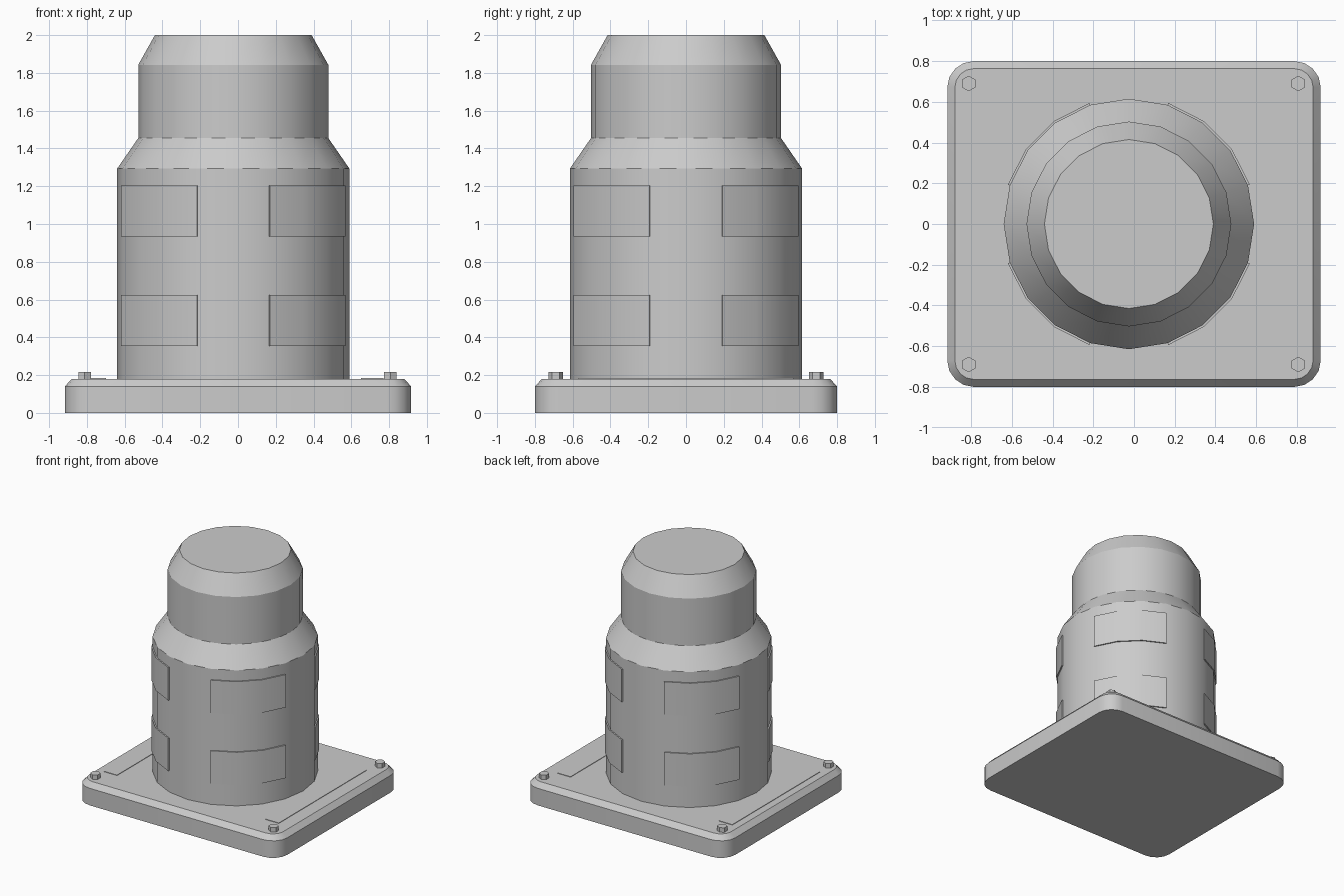
import bpy
import bmesh
from math import radians, sin, cos, pi

cube = bpy.data.objects.get("Cube")
if cube:
    bpy.data.objects.remove(cube, do_unlink=True)

grey = bpy.data.materials.new("plain grey")
grey.use_nodes = True
colour = (0.6, 0.6, 0.6, 1)
grey.diffuse_color = colour
grey.node_tree.nodes["Principled BSDF"].inputs["Base Color"].default_value = colour

AXIS_X = -0.025      # the body sits slightly off the plate centre
SIDES = 20
PLATE_TOP = 0.18


def finish(name, bm, smooth=True):
    """Turn a bmesh into a named grey object."""
    bmesh.ops.recalc_face_normals(bm, faces=bm.faces)
    mesh = bpy.data.meshes.new(name)
    bm.to_mesh(mesh)
    bm.free()
    mesh.materials.append(grey)
    obj = bpy.data.objects.new(name, mesh)
    bpy.context.collection.objects.link(obj)
    if smooth:
        bpy.ops.object.select_all(action="DESELECT")
        obj.select_set(True)
        bpy.context.view_layer.objects.active = obj
        bpy.ops.object.shade_smooth_by_angle(angle=radians(28))
    return obj


def loft(name, rings, smooth=True):
    """Skin a stack of closed rings and cap both ends."""
    bm = bmesh.new()
    loops = [[bm.verts.new(p) for p in ring] for ring in rings]
    n = len(loops[0])
    for low, high in zip(loops, loops[1:]):
        for i in range(n):
            j = (i + 1) % n
            bm.faces.new((low[i], low[j], high[j], high[i]))
    bm.faces.new(loops[0])
    bm.faces.new(loops[-1])
    return finish(name, bm, smooth)


def circle(x, y, z, radius, sides, turn=0.0):
    angles = [turn + 2 * pi * i / sides for i in range(sides)]
    return [(x + radius * cos(a), y + radius * sin(a), z) for a in angles]


def rounded_rect(half_x, half_y, radius, z, steps=4):
    points = []
    for quarter, (sx, sy) in enumerate(((1, 1), (-1, 1), (-1, -1), (1, -1))):
        for i in range(steps + 1):
            a = (quarter + i / steps) * pi / 2
            points.append((sx * (half_x - radius) + radius * cos(a),
                           sy * (half_y - radius) + radius * sin(a), z))
    return points


# Base plate with rounded corners and a chamfered top edge
loft("base_plate", [rounded_rect(0.917, 0.8, 0.13, 0),
                    rounded_rect(0.917, 0.8, 0.13, 0.14),
                    rounded_rect(0.88, 0.763, 0.093, PLATE_TOP)])

# Stepped round body
profile = [(0.615, 0.17), (0.615, 1.293), (0.503, 1.455),
           (0.503, 1.843), (0.415, 2.0)]
loft("body", [circle(AXIS_X, 0, z, r, SIDES) for r, z in profile])


# Raised curved panels, two rows on the four diagonals
def curved_panel(name, start, bottom, top):
    angles = [start + i * 2 * pi / SIDES for i in range(4)]
    outline = [(0.625, a) for a in angles] + [(0.605, a) for a in reversed(angles)]
    loft(name, [[(AXIS_X + r * cos(a), r * sin(a), z) for r, a in outline]
                for z in (bottom, top)])


for row, (bottom, top) in {"lower": (0.355, 0.625), "upper": (0.935, 1.205)}.items():
    for k in range(4):
        curved_panel(f"{row}_panel_{k + 1}", radians(18 + 90 * k), bottom, top)

# Hexagonal bolts in the plate corners
for side, x in (("left", 0.807), ("right", -0.812)):
    for end, y in (("front", -0.69), ("back", 0.69)):
        loft(f"{end}_{side}_bolt",
             [circle(x, y, z, 0.038, 6, pi / 6) for z in (0.17, 0.217)], False)

# Thin strips on the plate beside the body
for side, s in (("left", 1), ("right", -1)):
    x = AXIS_X + s * 0.735
    strip = [(x - 0.06, -0.57), (x + 0.06, -0.57), (x + 0.06, 0.57), (x - 0.06, 0.57)]
    loft(f"{side}_strip",
         [[(px, py, z) for px, py in strip] for z in (PLATE_TOP - 0.003, PLATE_TOP + 0.004)],
         False)
